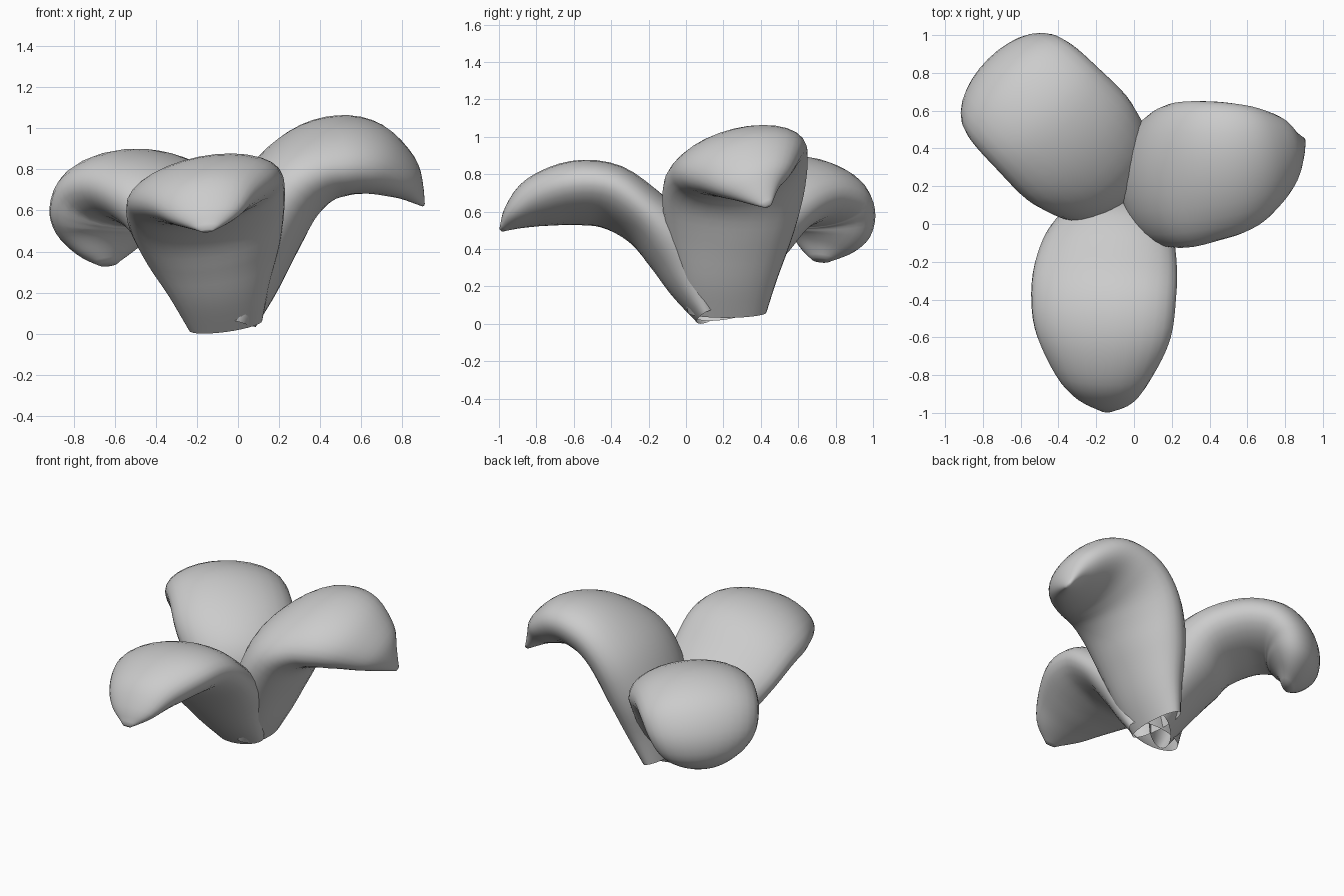
import bpy, bmesh, math
from mathutils import Vector

default = bpy.data.objects.get("Cube")
if default:
    bpy.data.objects.remove(default, do_unlink=True)

SIDES = 28   # points around each petal
STEPS = 4    # rings between stations
REACH = 3    # rings used either way to steady the direction

grey = bpy.data.materials.new("plain grey")
grey.use_nodes = True
colour = (0.6, 0.6, 0.6, 1)
grey.diffuse_color = colour
grey.node_tree.nodes["Principled BSDF"].inputs["Base Color"].default_value = colour


def catmull(a, b, c, d, t):
    """Smooth value between b and c."""
    return b + (c - a) * (t / 2) + (2 * a - 5 * b + 4 * c - d) * (t * t / 2) \
        + (3 * b - a - 3 * c + d) * (t ** 3 / 2)


def smooth_stations(stations):
    """Fill in rings between the given stations."""
    rows = [Vector(s) for s in stations]
    rows = [2 * rows[0] - rows[1]] + rows + [2 * rows[-1] - rows[-2]]
    rings = [catmull(*rows[i:i + 4], k / STEPS)
             for i in range(len(rows) - 3) for k in range(STEPS)]
    return rings + [rows[-2]]


def petal(name, side, stations):
    """Flattened curling tube, open at the root and pinched at the tip."""
    rings = smooth_stations(stations)
    centres = [Vector(r[:3]) for r in rings]
    last = len(rings) - 1
    bm = bmesh.new()
    loops = []
    for i, ring in enumerate(rings):
        tangent = (centres[min(i + REACH, last)] - centres[max(i - REACH, 0)]).normalized()
        across = Vector(side)
        across.z *= min(1, 2 * i / last)   # level root, tilted blade
        across = (across - tangent * across.dot(tangent)).normalized()
        up = across.cross(tangent)
        half_width, half_thick = max(ring[3], 0.01), max(ring[4], 0.005)
        loop = []
        for k in range(SIDES):
            angle = math.tau * k / SIDES
            offset = across * half_width * math.cos(angle) + up * half_thick * math.sin(angle)
            loop.append(bm.verts.new(centres[i] + offset))
        loops.append(loop)
    for low, high in zip(loops, loops[1:]):
        for k in range(SIDES):
            n = (k + 1) % SIDES
            bm.faces.new((low[k], low[n], high[n], high[k]))
    bm.faces.new(loops[-1])
    bmesh.ops.recalc_face_normals(bm, faces=bm.faces)
    mesh = bpy.data.meshes.new(name)
    bm.to_mesh(mesh)
    bm.free()
    mesh.materials.append(grey)
    mesh.shade_smooth()
    obj = bpy.data.objects.new(name, mesh)
    bpy.context.collection.objects.link(obj)


# Stations: x, y, z, half width, half thickness, from root to tip
petal("front_petal", (1, 0, 0.2), [
    (-.06, .12, .04, .18, .07),
    (-.09, .03, .22, .25, .13),
    (-.12, -.05, .4, .33, .17),
    (-.15, -.21, .56, .38, .15),
    (-.16, -.4, .68, .39, .16),
    (-.16, -.6, .7, .36, .16),
    (-.16, -.8, .65, .26, .13),
    (-.15, -.92, .57, .16, .07),
    (-.15, -.99, .5, .03, .01)])

petal("left_petal", (0, 1, 0.25), [
    (0, .22, .06, .21, .09),
    (.06, .22, .25, .27, .14),
    (.12, .23, .48, .34, .19),
    (.22, .25, .69, .38, .2),
    (.36, .28, .82, .38, .19),
    (.52, .3, .87, .36, .18),
    (.66, .33, .85, .31, .16),
    (.79, .37, .77, .21, .11),
    (.85, .4, .7, .11, .06),
    (.9, .44, .63, .02, .01)])

petal("right_petal", (0.7, 0.7, -0.05), [
    (-.05, .19, .05, .18, .07),
    (-.12, .22, .25, .26, .14),
    (-.19, .29, .47, .33, .22),
    (-.3, .4, .63, .38, .2),
    (-.46, .56, .71, .38, .19),
    (-.59, .69, .68, .37, .18),
    (-.65, .75, .58, .34, .17),
    (-.66, .76, .48, .28, .15),
    (-.65, .74, .4, .18, .09),
    (-.63, .72, .34, .06, .03)])
